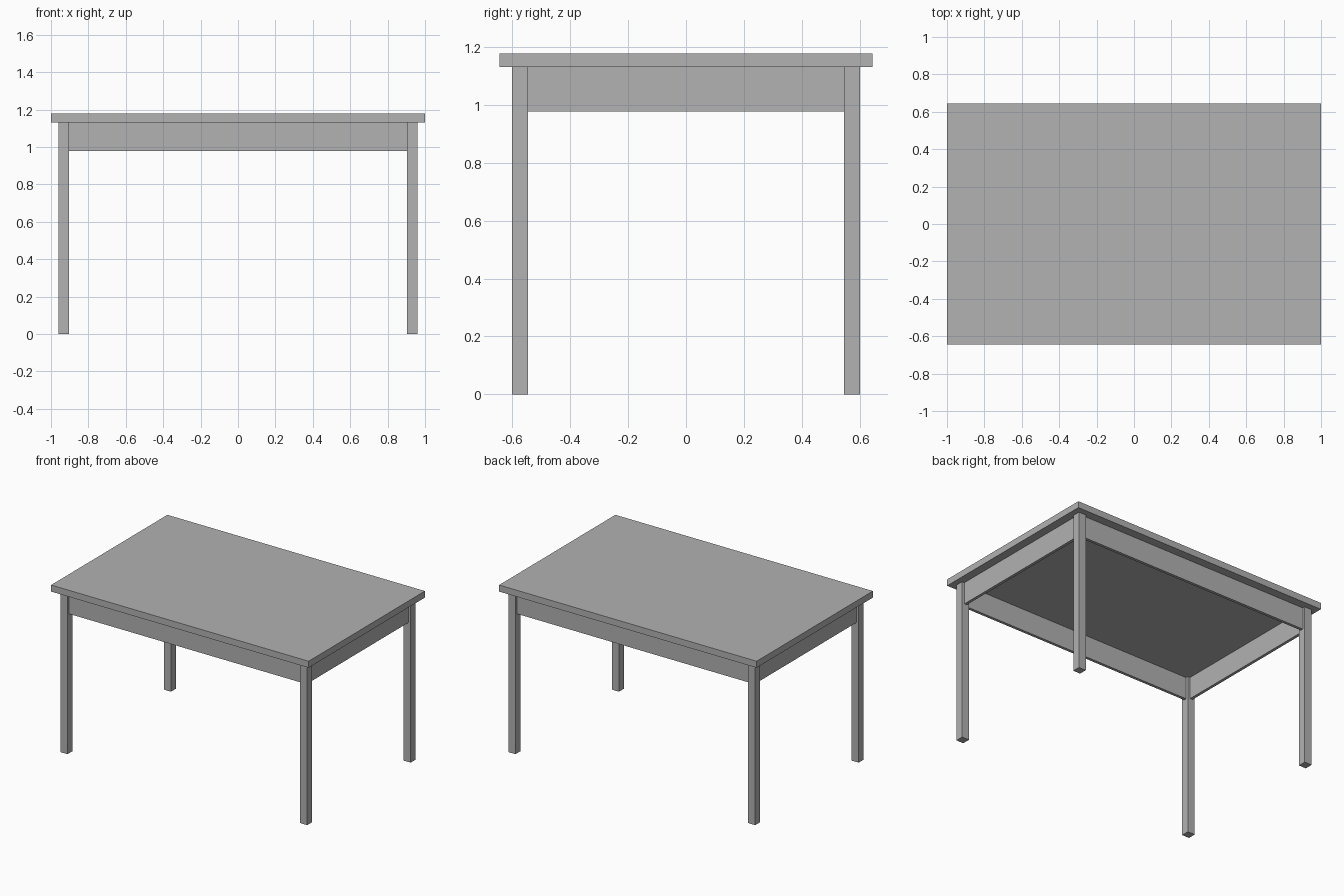
import bpy

cube = bpy.data.objects.get("Cube")
if cube:
    bpy.data.objects.remove(cube, do_unlink=True)

# One plain grey for the whole table
grey = bpy.data.materials.new("plain_grey")
grey.use_nodes = True
colour = (0.445, 0.445, 0.445, 1)
grey.diffuse_color = colour
grey.node_tree.nodes["Principled BSDF"].inputs["Base Color"].default_value = colour

HEIGHT, TOP_UNDERSIDE, APRON_BOTTOM = 1.178, 1.132, 0.978
TOP_X, TOP_Y = 1.0, 0.645        # half size of the table top
LEG_X, LEG_Y = 0.931, 0.574      # leg centres
LEG = 0.056                      # leg width
APRON = 0.02                     # apron thickness


def box(name, x, y, z0, z1, width, depth):
    bpy.ops.mesh.primitive_cube_add(size=1, location=(x, y, (z0 + z1) / 2))
    obj = bpy.context.object
    obj.name = name
    obj.scale = (width, depth, z1 - z0)
    bpy.ops.object.transform_apply(location=False, rotation=False, scale=True)
    obj.data.materials.append(grey)
    return obj


# Table top
box("table_top", 0, 0, TOP_UNDERSIDE, HEIGHT, 2 * TOP_X, 2 * TOP_Y)

# Four square legs
for y_name, sy in (("front", -1), ("back", 1)):
    for x_name, sx in (("right", -1), ("left", 1)):
        box(f"{y_name}_{x_name}_leg", sx * LEG_X, sy * LEG_Y, 0, TOP_UNDERSIDE, LEG, LEG)

# Aprons between the legs, centred on the leg thickness
for name, s in (("front", -1), ("back", 1)):
    box(f"{name}_apron", 0, s * LEG_Y, APRON_BOTTOM, TOP_UNDERSIDE, 2 * LEG_X - LEG, APRON)
for name, s in (("right", -1), ("left", 1)):
    box(f"{name}_apron", s * LEG_X, 0, APRON_BOTTOM, TOP_UNDERSIDE, APRON, 2 * LEG_Y - LEG)
